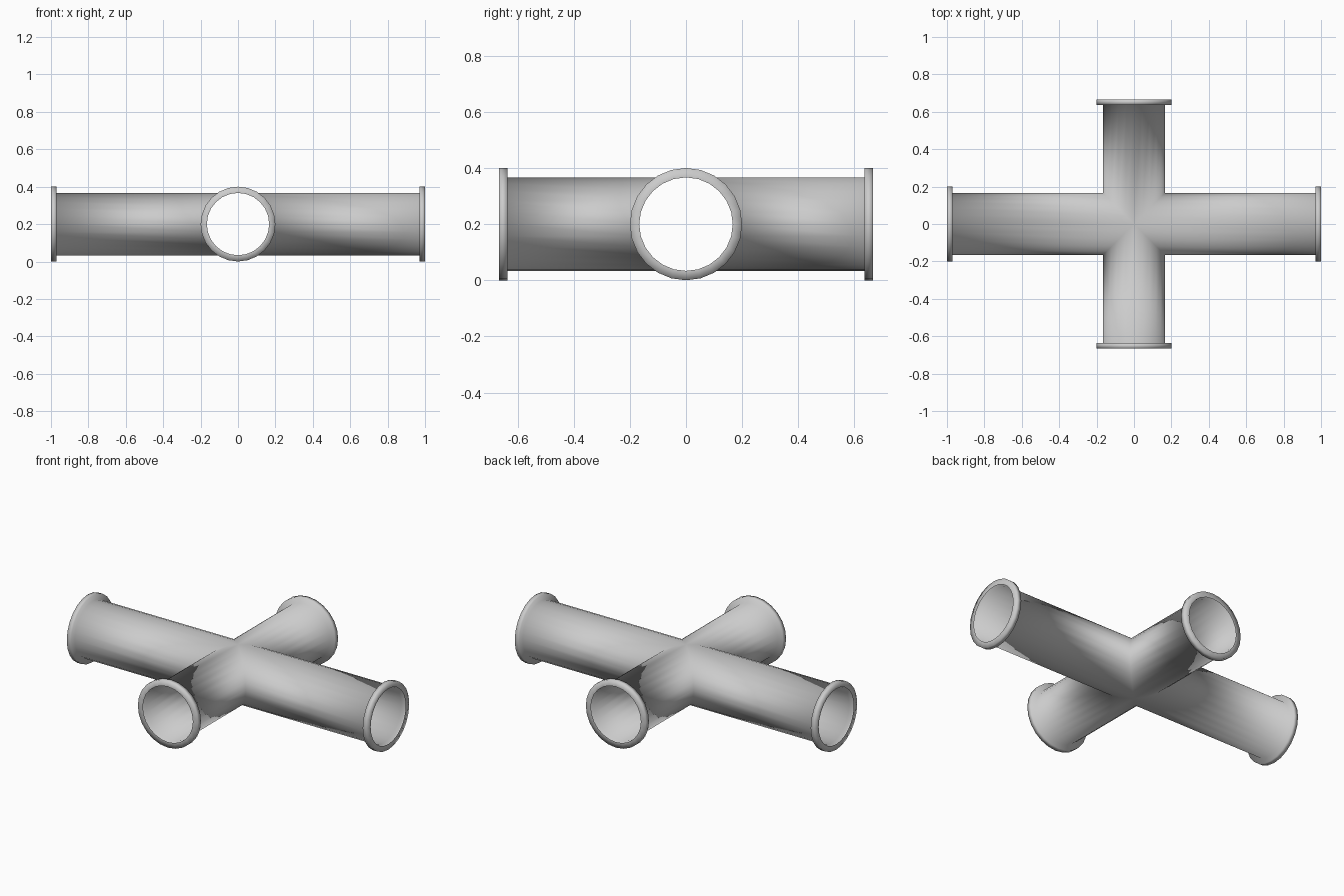
import bpy, bmesh
from math import cos, sin, pi
from mathutils import Matrix

if "Cube" in bpy.data.objects:
    bpy.data.objects.remove(bpy.data.objects["Cube"])

SIDES = 24
R_PIPE, R_FLANGE, THICK, Z = 1 / 6, 0.2, 0.03, 0.2
ARMS = [(1.0, 0), (2 / 3, 1), (1.0, 2), (2 / 3, 3)]  # length, quarter turns

bm = bmesh.new()


def add_arm(length, turns):
    """One pipe arm, mitred at the centre and ending in an open flange."""
    place = Matrix.Translation((0, 0, Z)) @ Matrix.Rotation(turns * pi / 2, 4, 'Z')
    profile = [(None, R_PIPE), (length - THICK, R_PIPE), (length - THICK, R_FLANGE),
               (length, R_FLANGE), (length, R_PIPE)]
    rings = []
    for x, r in profile:
        ring = []
        for i in range(SIDES):
            a = 2 * pi * i / SIDES
            y = r * cos(a)
            ring.append(bm.verts.new((abs(y) if x is None else x, y, r * sin(a))))
        bmesh.ops.transform(bm, matrix=place, verts=ring)
        rings.append(ring)
    for lo, hi in zip(rings, rings[1:]):
        for i in range(SIDES):
            j = (i + 1) % SIDES
            bm.faces.new((lo[i], lo[j], hi[j], hi[i])).smooth = True


for length, turns in ARMS:
    add_arm(length, turns)

# Weld the four arms along their mitre seams
bmesh.ops.remove_doubles(bm, verts=bm.verts[:], dist=1e-4)

mesh = bpy.data.meshes.new("pipe_cross")
bm.to_mesh(mesh)
bm.free()
bpy.context.collection.objects.link(bpy.data.objects.new("pipe_cross", mesh))
